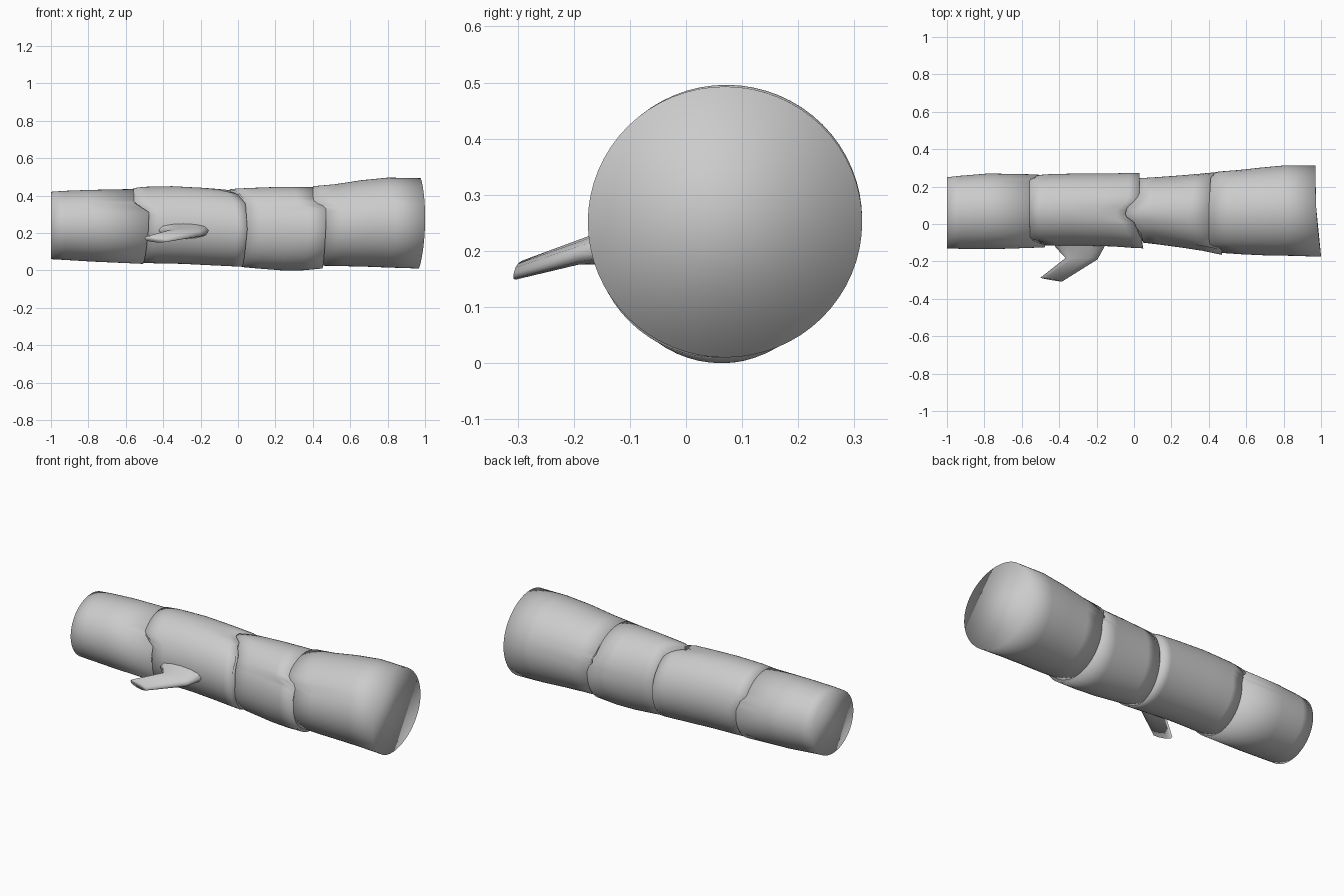
import bpy, bmesh, math
from mathutils import Vector

old = bpy.data.objects.get("Cube")
if old:
    bpy.data.objects.remove(old, do_unlink=True)

SIDES = 64
grey = bpy.data.materials.new("plain_grey")
grey.use_nodes = True
grey.diffuse_color = (0.6, 0.6, 0.6, 1)
grey.node_tree.nodes["Principled BSDF"].inputs["Base Color"].default_value = (0.6, 0.6, 0.6, 1)


def loft(name, rings):
    """Closed smooth body through rings of points, flat caps at both ends."""
    bm = bmesh.new()
    loops = [[bm.verts.new(p) for p in ring] for ring in rings]
    n = len(loops[0])
    for a, b in zip(loops, loops[1:]):
        for i in range(n):
            j = (i + 1) % n
            bm.faces.new((a[i], a[j], b[j], b[i]))
    bm.faces.new(loops[0][::-1])
    bm.faces.new(loops[-1])
    bmesh.ops.recalc_face_normals(bm, faces=bm.faces)
    for f in bm.faces:
        f.smooth = True
    mesh = bpy.data.meshes.new(name)
    bm.to_mesh(mesh)
    bm.free()
    mesh.materials.append(grey)
    obj = bpy.data.objects.new(name, mesh)
    bpy.context.collection.objects.link(obj)
    return obj


def seam(points):
    """Broken bark edge: x against degrees round the trunk (0 top, 90 front)."""
    pts = [(points[-1][0] - 360, points[-1][1])] + points + [(points[0][0] + 360, points[0][1])]

    def at(deg):
        for (d0, x0), (d1, x1) in zip(pts, pts[1:]):
            if d0 <= deg <= d1:
                return x0 + (x1 - x0) * (deg - d0) / (d1 - d0)
    return at


def right_end(deg):
    a = math.radians(deg)
    return 0.9775 + 0.015 * math.sin(a) + 0.005 * math.cos(a) - 0.0075 * math.cos(2 * a)


def segment(name, start, end, stations):
    """Stations: fraction of length, then y and z limits of the oval."""
    rings = []
    for t, y0, y1, z0, z1 in stations:
        ring = []
        for i in range(SIDES):
            deg = 360 * i / SIDES
            a = math.radians(deg)
            x = start(deg) * (1 - t) + end(deg) * t
            ring.append((x, (y0 + y1) / 2 - (y1 - y0) / 2 * math.sin(a),
                         (z0 + z1) / 2 + (z1 - z0) / 2 * math.cos(a)))
        rings.append(ring)
    return loft(name, rings)


# Broken edges between the trunk pieces
left_end = lambda deg: -1.0
edge_a = seam([(0, -.56), (52, -.555), (58, -.53), (66, -.475), (100, -.48),
               (180, -.51), (280, -.51), (286, -.53), (292, -.525), (300, -.56)])
edge_b = seam([(9, -.05), (20, 0), (32, .01), (46, .04), (90, .05), (180, .02),
               (270, .03), (340, .03), (352, 0), (358, -.04)])
edge_c = seam([(0, .4), (50, .4), (53, .39), (55, .42), (57, .41), (60, .47),
               (90, .47), (180, .45), (280, .45), (286, .42), (292, .43), (300, .41)])

# Trunk pieces
segment("trunk_thin_end", left_end, edge_a, [
    (0, -.13, .25, .06, .42), (.15, -.133, .258, .056, .425),
    (.45, -.135, .27, .047, .43), (1, -.125, .265, .035, .435)])
segment("trunk_branch_piece", edge_a, edge_b, [
    (0, -.115, .262, .04, .44), (.12, -.115, .267, .038, .447), (.4, -.115, .27, .035, .45),
    (.7, -.12, .27, .027, .442), (.9, -.128, .273, .022, .433), (1, -.13, .273, .02, .42)])
segment("trunk_waist", edge_b, edge_c, [
    (0, -.10, .245, .018, .435), (.2, -.11, .25, .01, .44), (.5, -.127, .259, 0, .445),
    (.75, -.143, .268, 0, .446), (1, -.165, .278, .01, .445)])
segment("trunk_thick_end", edge_c, right_end, [
    (0, -.155, .28, .025, .45), (.2, -.162, .288, .023, .46), (.45, -.168, .302, .02, .482),
    (.7, -.17, .314, .015, .496), (1, -.175, .314, .01, .493)])

# Broken branch stub, flattened, swept towards the thin end
stub = []
for centre, half_width, half_thick in [
        ((-.29, -.06, .22), (.15, 0, 0), .06), ((-.29, -.125, .212), (.13, 0, 0), .036),
        ((-.28, -.185, .2), (.085, -.004, -.005), .024),
        ((-.442, -.297, .166), (.058, -.01, -.006), .016)]:
    c, w, h = Vector(centre), Vector(half_width), Vector((0, .2, 1)) * half_thick
    ring = []
    for i in range(12):
        a = math.tau * i / 12
        cs, sn = math.cos(a), math.sin(a)
        ring.append(c + w * cs + h * math.copysign(abs(sn) ** .7, sn))
    stub.append(ring)
loft("branch_stub", stub)
